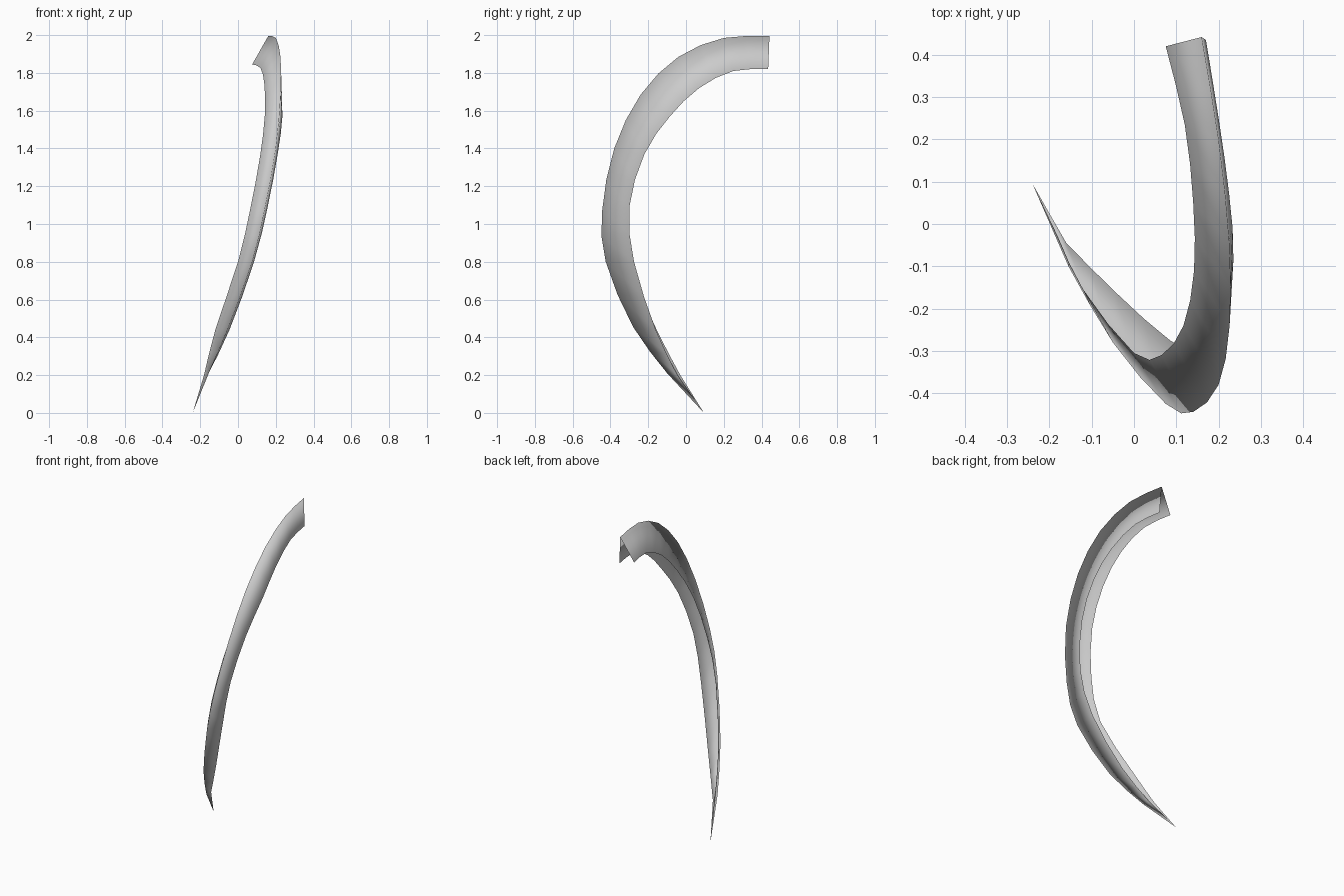
import bpy
import bmesh
from mathutils import Vector

if "Cube" in bpy.data.objects:
    bpy.data.objects.remove(bpy.data.objects["Cube"])

# Control points from the broad end down to just above the tip
RIDGE = [(.16, .442, 1.995), (.20, .20, 1.985), (.225, -.04, 1.885),
         (.226, -.24, 1.685), (.20, -.38, 1.40), (.14, -.444, 1.07),
         (.075, -.425, .80), (-.05, -.28, .455), (-.155, -.10, .21)]
INNER_EDGE = [(.075, .42, 1.845), (.12, .235, 1.825), (.14, .05, 1.735),
              (.142, -.11, 1.575), (.117, -.24, 1.36), (.065, -.31, 1.08),
              (0, -.305, .80), (-.12, -.155, .44), (-.18, -.03, .20)]
OUTER_EDGE = [(.17, .435, 1.82), (.20, .25, 1.81), (.225, .07, 1.72),
              (.235, -.085, 1.57), (.21, -.22, 1.37), (.157, -.30, 1.09),
              (.085, -.275, .80), (-.045, -.16, .44), (-.16, -.045, .20)]
TIP = (-.24, .095, 0)


def smooth_path(points):
    """Add a Catmull-Rom midpoint between each pair of control points."""
    p = [Vector(q) for q in points]
    p = [2 * p[0] - p[1]] + p + [2 * p[-1] - p[-2]]
    path = []
    for a, b, c, d in zip(p, p[1:], p[2:], p[3:]):
        path += [b, (9 * (b + c) - a - d) / 16]
    return path + [p[-2]]


# Plain grey material
grey = bpy.data.materials.new("plain_grey")
grey.use_nodes = True
color = (.6, .6, .6, 1)
grey.diffuse_color = color
grey.node_tree.nodes["Principled BSDF"].inputs["Base Color"].default_value = color

# Folded blade: two strips sharing a ridge, closing to a point
bm = bmesh.new()
rails = [[bm.verts.new(v) for v in smooth_path(pts)]
         for pts in (INNER_EDGE, RIDGE, OUTER_EDGE)]
tip = bm.verts.new(TIP)
for left, right in zip(rails, rails[1:]):
    for i in range(len(left) - 1):
        bm.faces.new((left[i], left[i + 1], right[i + 1], right[i]))
    bm.faces.new((left[-1], tip, right[-1]))
bm.normal_update()
for face in bm.faces:
    face.smooth = True

mesh = bpy.data.meshes.new("curved_blade")
bm.to_mesh(mesh)
bm.free()
mesh.materials.append(grey)
blade = bpy.data.objects.new("curved_blade", mesh)
bpy.context.collection.objects.link(blade)
